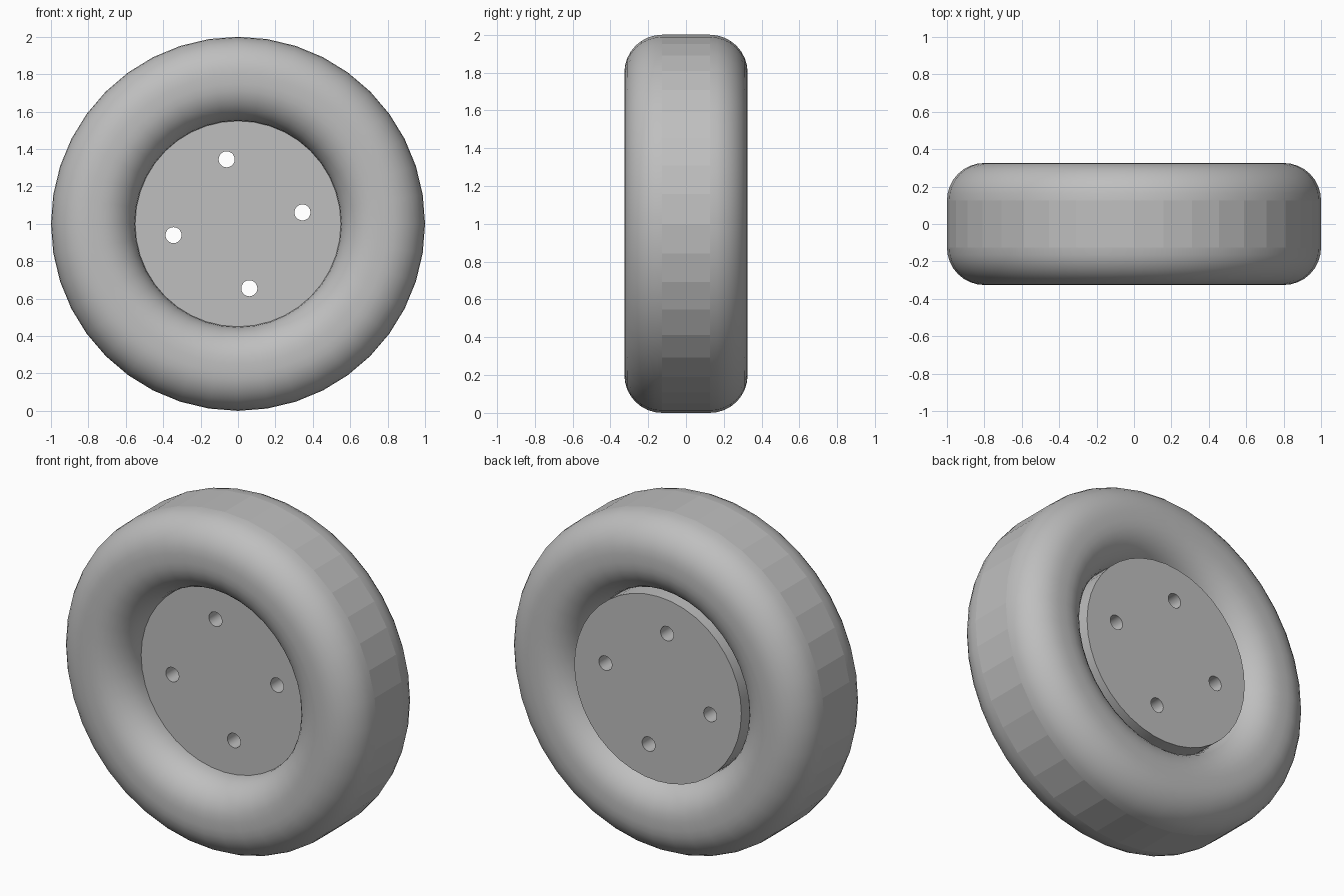
import bpy, bmesh, math
from mathutils import Matrix, Vector

cube = bpy.data.objects.get("Cube")
if cube:
    bpy.data.objects.remove(cube, do_unlink=True)

INNER, OUTER, HALF, FILLET = 0.55, 1.0, 0.326, 0.2
SEGMENTS, ARC = 40, 8
AXLE = Vector((0, 0, 1))

grey = bpy.data.materials.new("wheel_grey")
grey.use_nodes = True
COLOUR = (0.52, 0.52, 0.52, 1)
grey.diffuse_color = COLOUR
grey.node_tree.nodes["Principled BSDF"].inputs["Base Color"].default_value = COLOUR


def finish(bm, name):
    bmesh.ops.recalc_face_normals(bm, faces=bm.faces)
    mesh = bpy.data.meshes.new(name)
    bm.to_mesh(mesh)
    bm.free()
    mesh.materials.append(grey)
    obj = bpy.data.objects.new(name, mesh)
    bpy.context.collection.objects.link(obj)
    bpy.ops.object.select_all(action='DESELECT')
    obj.select_set(True)
    bpy.context.view_layer.objects.active = obj
    bpy.ops.object.shade_smooth_by_angle(angle=math.radians(35))
    return obj


# Tyre: rounded rectangle swept around the axle
def tyre():
    bm = bmesh.new()
    mid = (INNER + OUTER) / 2
    dr, dy = (OUTER - INNER) / 2 - FILLET, HALF - FILLET
    ring = []
    for corner, (sr, sy) in enumerate([(1, 1), (-1, 1), (-1, -1), (1, -1)]):
        for i in range(ARC + 1):
            a = (corner + i / ARC) * math.pi / 2
            r = mid + sr * dr + FILLET * math.cos(a)
            y = sy * dy + FILLET * math.sin(a)
            ring.append(bm.verts.new((r, y, 1)))
    edges = [bm.edges.new((ring[i - 1], ring[i])) for i in range(len(ring))]
    bmesh.ops.spin(bm, geom=ring + edges, cent=AXLE, axis=(0, 1, 0),
                   angle=math.tau, steps=SEGMENTS, use_merge=True)
    bmesh.ops.remove_doubles(bm, verts=bm.verts, dist=0.0005)
    obj = finish(bm, "tyre")
    # Flat facets on the tread
    for face in obj.data.polygons:
        radius = (face.center - Vector((0, face.center.y, 1))).length
        if radius > 0.98 and abs(face.center.y) < 0.02:
            face.use_smooth = False


# Hub: thick disc with four bolt holes cut through
def hub(front=-0.125, back=0.265):
    bm = bmesh.new()

    def loop(x, z, radius, sides):
        m = Matrix.Translation((x, front, z + 1)) @ Matrix.Rotation(math.pi / 2, 4, 'X')
        bmesh.ops.create_circle(bm, segments=sides, radius=radius, matrix=m)

    loop(0, 0, INNER, SEGMENTS)
    for k in range(4):
        a = math.radians(10) + k * math.pi / 2
        loop(0.35 * math.cos(a), 0.35 * math.sin(a), 0.043, 20)
    bmesh.ops.triangle_fill(bm, edges=bm.edges[:], use_beauty=True)
    res = bmesh.ops.extrude_face_region(bm, geom=bm.faces[:], use_keep_orig=True)
    moved = [g for g in res["geom"] if isinstance(g, bmesh.types.BMVert)]
    bmesh.ops.translate(bm, verts=moved, vec=(0, back - front, 0))
    finish(bm, "hub_disc")


tyre()
hub()
